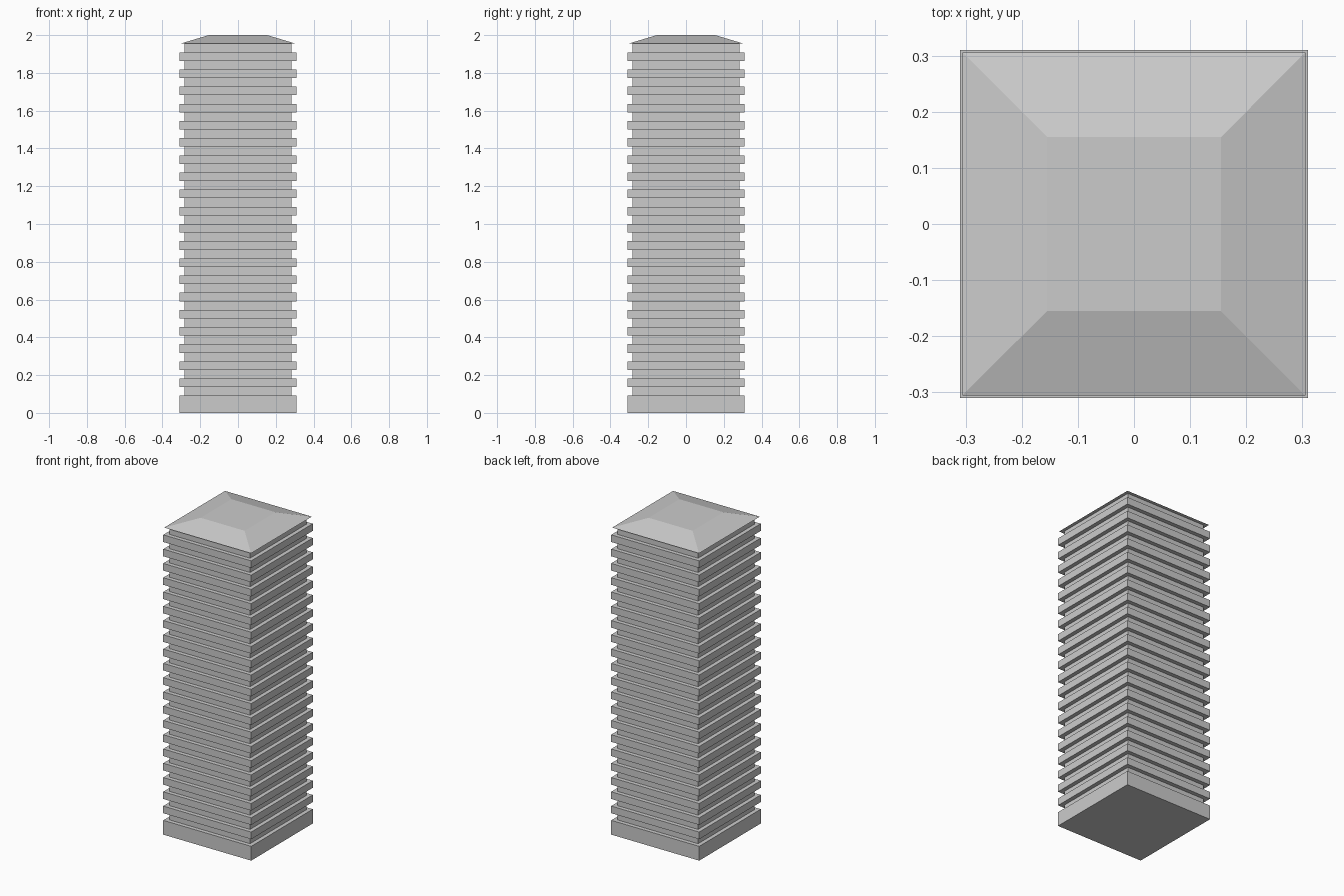
import bpy, bmesh

if "Cube" in bpy.data.objects:
    bpy.data.objects.remove(bpy.data.objects["Cube"])

FLOORS = 20
STEP = 2.0 / 22          # storey height
SLAB, CORE, ROOF, ROOF_TOP = 0.31, 0.284, 0.306, 0.155


def block(name, z0, z1, half, half_top=None):
    """Square block from z0 to z1, optionally tapered towards the top."""
    half_top = half if half_top is None else half_top
    bm = bmesh.new()
    bmesh.ops.create_cube(bm, size=2)
    for v in bm.verts:
        top = v.co.z > 0
        h = half_top if top else half
        v.co = (v.co.x * h, v.co.y * h, z1 if top else z0)
    mesh = bpy.data.meshes.new(name)
    bm.to_mesh(mesh)
    bm.free()
    ob = bpy.data.objects.new(name, mesh)
    bpy.context.collection.objects.link(ob)
    return ob


# Ground floor plinth
block("base", 0, STEP, SLAB)

# Recessed window band and projecting slab for each storey
for i in range(1, FLOORS + 1):
    z = i * STEP
    block(f"window_band_{i}", z, z + STEP / 2, CORE)
    block(f"floor_slab_{i}", z + STEP / 2, z + STEP, SLAB)

# Top window band and sloped roof
top = (FLOORS + 1) * STEP
block("top_window_band", top, top + STEP / 2, CORE)
block("roof", top + STEP / 2, 2.0, ROOF, ROOF_TOP)
